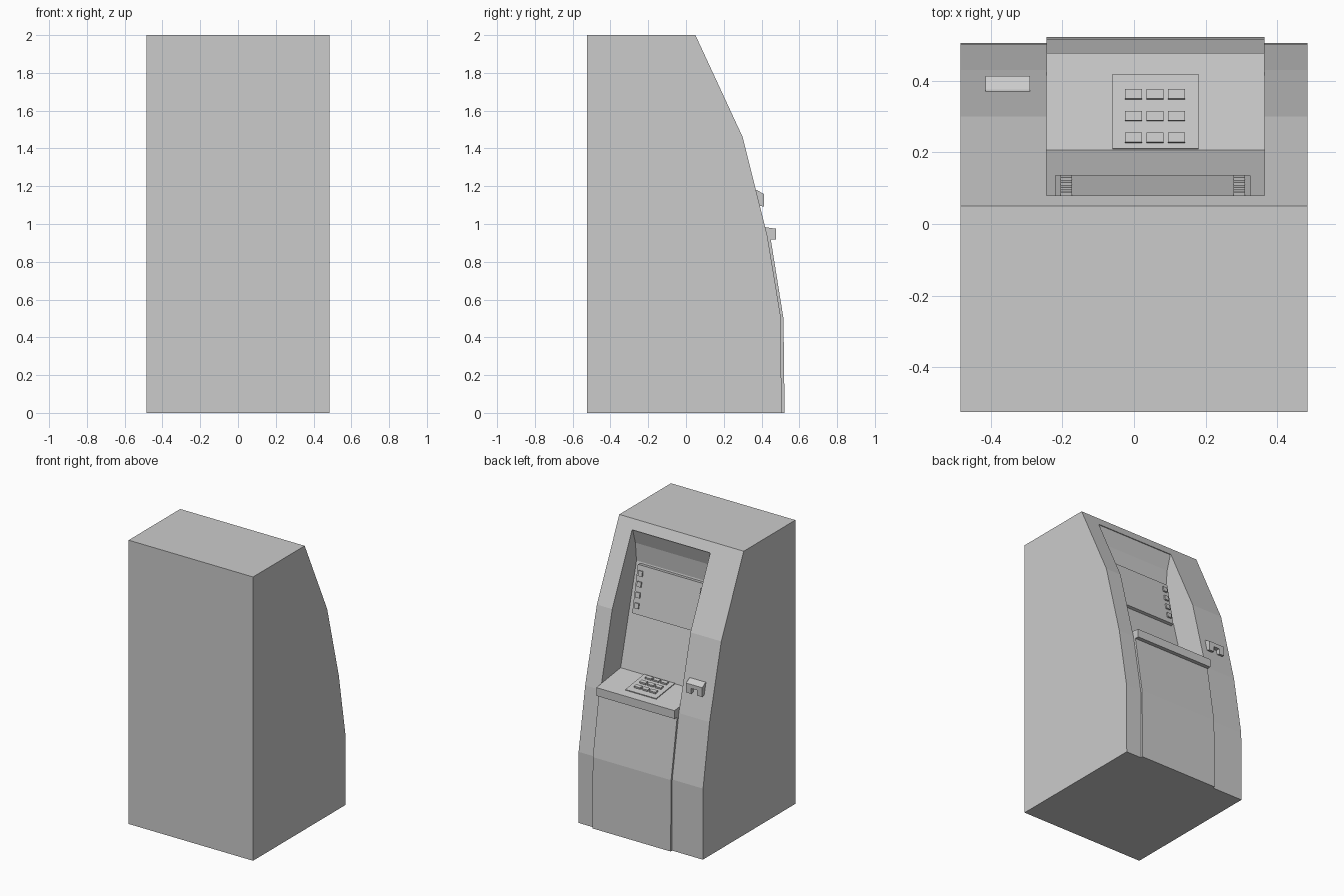
import bpy, bmesh
from mathutils import Vector

if "Cube" in bpy.data.objects:
    bpy.data.objects.remove(bpy.data.objects["Cube"])


def prism(name, profile, x0, x1):
    """Extrude a (y, z) outline along x."""
    bm = bmesh.new()
    face = bm.faces.new([bm.verts.new((x0, y, z)) for y, z in profile])
    ext = bmesh.ops.extrude_face_region(bm, geom=[face])
    moved = [v for v in ext["geom"] if isinstance(v, bmesh.types.BMVert)]
    bmesh.ops.translate(bm, verts=moved, vec=(x1 - x0, 0, 0))
    bmesh.ops.recalc_face_normals(bm, faces=bm.faces)
    mesh = bpy.data.meshes.new(name)
    bm.to_mesh(mesh)
    bm.free()
    obj = bpy.data.objects.new(name, mesh)
    bpy.context.collection.objects.link(obj)
    return obj


def slab(name, a, b, t0, t1, height, x0, x1, sink=0.004):
    """Raised plate lying on the sloping line a-b (y, z), from fraction t0 to t1."""
    a, b = Vector(a), Vector(b)
    d = (b - a).normalized()
    n = Vector((-d.y, d.x))
    if n.x + n.y < 0:
        n = -n
    p, q = a.lerp(b, t0), a.lerp(b, t1)
    return prism(name, [p - n * sink, q - n * sink, q + n * height, p + n * height], x0, x1)


L, R = -0.245, 0.365          # sides of the recess

# Cabinet with the screen recess cut out
body = prism("cabinet", [(-0.525, 0), (0.505, 0), (0.503, 0.5), (0.43, 0.94),
                         (0.30, 1.46), (0.05, 2), (-0.525, 2)], -0.485, 0.485)
cutter = prism("recess_cutter", [(0.21, 1.0), (0.03, 1.70), (0.042, 1.83), (0.074, 1.935),
                                 (0.6, 1.96), (0.6, 0.945)], L, R)
cutter.hide_render = True
mod = body.modifiers.new("recess", "BOOLEAN")
mod.operation, mod.solver, mod.object = "DIFFERENCE", "EXACT", cutter
bpy.context.view_layer.objects.active = body
bpy.ops.object.modifier_apply(modifier=mod.name)
bpy.data.objects.remove(cutter)

# Lower service panel, slightly proud of the cabinet
prism("lower_panel", [(0.49, 0), (0.522, 0), (0.516, 0.5), (0.447, 0.93),
                      (0.42, 0.93), (0.49, 0.5)], L, R)

# Sloping shelf with an overhanging lip
back, front = (0.207, 1.012), (0.477, 0.975)
prism("shelf", [back, front, (0.477, 0.917), (0.42, 0.917), (0.40, 0.97), (0.207, 0.996)], L, R)

# Keypad
slab("keypad_plate", back, front, 0.01, 0.78, 0.006, -0.06, 0.18)
for row in range(3):
    for col in range(3):
        t = 0.07 + row * 0.225
        x = -0.025 + col * 0.06
        slab(f"key_{row}_{col}", back, front, t, t + 0.1, 0.018, x, x + 0.047)

# Screen panel standing off the back wall
low, high = (0.135, 1.38), (0.072, 1.70)
slab("screen_panel", low, high, 0, 1, 0, -0.22, 0.325, sink=0.035)

# Side buttons beside the screen
for side, x in (("left", -0.205), ("right", 0.278)):
    for i in range(4):
        t = 0.12 + i * 0.22
        slab(f"{side}_button_{i}", low, high, t, t + 0.11, 0.01, x, x + 0.032)

# Card slot: sloped hood with two prongs
prism("card_slot_hood", [(0.35, 1.18), (0.375, 1.18), (0.413, 1.158), (0.413, 1.13), (0.36, 1.13)],
      -0.415, -0.29)
for i, x in enumerate((-0.415, -0.33)):
    prism(f"card_slot_prong_{i}", [(0.36, 1.14), (0.413, 1.14), (0.413, 1.092), (0.37, 1.10)],
          x, x + 0.04)
